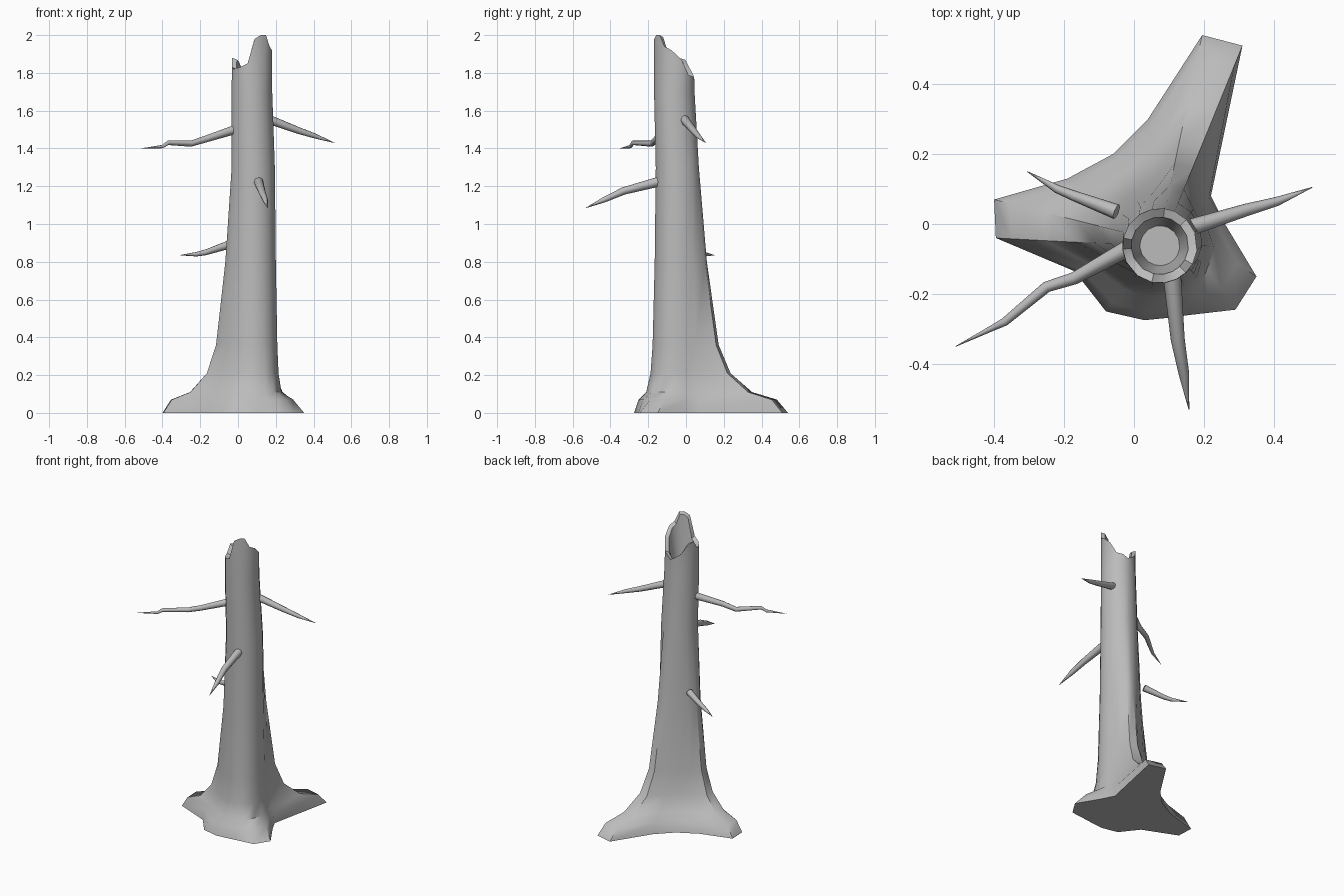
import bpy, bmesh
from math import radians, degrees, atan2, cos, sin, pi
from mathutils import Vector

if "Cube" in bpy.data.objects:
    bpy.data.objects.remove(bpy.data.objects["Cube"])

bark = bpy.data.materials.new("grey_bark")
bark.use_nodes = True
GREY = (0.5, 0.5, 0.5, 1)
bark.diffuse_color = GREY
bark.node_tree.nodes["Principled BSDF"].inputs["Base Color"].default_value = GREY


def loft(name, rings, angle):
    """Skin a list of closed rings and cap both ends."""
    bm = bmesh.new()
    loops = [[bm.verts.new(p) for p in ring] for ring in rings]
    n = len(loops[0])
    for a, b in zip(loops, loops[1:]):
        for i in range(n):
            j = (i + 1) % n
            bm.faces.new((a[i], a[j], b[j], b[i]))
    bm.faces.new(loops[0][::-1])
    bm.faces.new(loops[-1])
    bmesh.ops.recalc_face_normals(bm, faces=bm.faces)
    mesh = bpy.data.meshes.new(name)
    bm.to_mesh(mesh)
    bm.free()
    mesh.materials.append(bark)
    obj = bpy.data.objects.new(name, mesh)
    bpy.context.collection.objects.link(obj)
    bpy.ops.object.select_all(action="DESELECT")
    obj.select_set(True)
    bpy.context.view_layer.objects.active = obj
    bpy.ops.object.shade_smooth_by_angle(angle=radians(angle))


# Trunk: root outline on the ground, counter-clockwise from the back root
LOW_CENTRE = Vector((0.081, -0.046))
TOP_CENTRE = Vector((0.074, -0.062))
ROOTS = [(.31, .51), (.195, .54), (.04, .3), (-.06, .2), (-.19, .13), (-.4, .07),
         (-.395, -.04), (-.17, -.135), (-.08, -.25), (.03, -.275), (.1, -.268),
         (.16, -.26), (.22, -.253), (.29, -.245), (.35, -.15), (.26, 0), (.22, .08)]
# Broken rim height above each outline point
RIM = [1.78, 1.76, 1.78, 1.81, 1.87, 1.88, 1.83, 1.82, 1.83, 1.85,
       1.98, 2.0, 2.0, 1.94, 1.92, 1.87, 1.79]
# Height, round trunk radius, spread towards the root outline
LEVELS = [(0, .135, 1), (.07, .135, .87), (.11, .135, .58), (.21, .133, .33),
          (.36, .128, .2), (.8, .12, .08), (1.3, .115, 0)]
N = len(ROOTS)


def column_angle(i):
    d = Vector(ROOTS[i]) - TOP_CENTRE
    actual = degrees(atan2(d.y, d.x)) % 360
    if i > N - 3:
        actual += 360
    return radians((actual + 66 + i * 360 / N) / 2)


def round_point(i, z, radius, centre):
    a = column_angle(i)
    return Vector((centre.x + radius * cos(a), centre.y + radius * sin(a), z))


def root_point(i, z, radius, spread):
    # Front and left roots hug the trunk longer than the two long roots
    power = 4 if 13 <= i <= 15 else 2 if 8 <= i <= 12 else 1
    target = Vector((*ROOTS[i], z))
    return round_point(i, z, radius, LOW_CENTRE).lerp(target, spread ** power)


rings = [[root_point(i, *level) for i in range(N)] for level in LEVELS]
rings.append([round_point(i, 1.7, .108, TOP_CENTRE) for i in range(N)])
rings.append([round_point(i, RIM[i], .107, TOP_CENTRE) for i in range(N)])
# Hollow inside the broken top
rings.append([round_point(i, RIM[i] - .01, .082, TOP_CENTRE) for i in range(N)])
rings.append([round_point(i, 1.66, .057, TOP_CENTRE) for i in range(N)])
loft("trunk", rings, 42)


# Branches: tapered bent tubes
def branch(name, path, radii, sides=8):
    path = [Vector(p) for p in path]
    rings = []
    for k, (p, r) in enumerate(zip(path, radii)):
        t = (path[min(k + 1, len(path) - 1)] - path[max(k - 1, 0)]).normalized()
        u = t.cross(Vector((0, 0, 1))).normalized()
        v = u.cross(t)
        rings.append([p + r * (cos(2 * pi * s / sides) * u + sin(2 * pi * s / sides) * v)
                      for s in range(sides)])
    loft(name, rings, 60)


branch("upper_right_branch",
       [(0, -.06, 1.505), (-.17, -.155, 1.45), (-.25, -.18, 1.425),
        (-.37, -.28, 1.43), (-.4, -.295, 1.41), (-.51, -.35, 1.4)],
       [.025, .018, .016, .012, .009, .001])
branch("upper_left_branch",
       [(.16, -.01, 1.555), (.32, .04, 1.495), (.41, .065, 1.465), (.51, .105, 1.43)],
       [.024, .018, .013, .001])
branch("front_branch",
       [(.108, -.14, 1.225), (.125, -.33, 1.175), (.143, -.43, 1.13), (.157, -.53, 1.085)],
       [.026, .02, .015, .001])
branch("lower_right_branch",
       [(-.05, .035, .89), (-.17, .08, .85), (-.22, .1, .84), (-.305, .15, .835)],
       [.022, .015, .012, .001])
